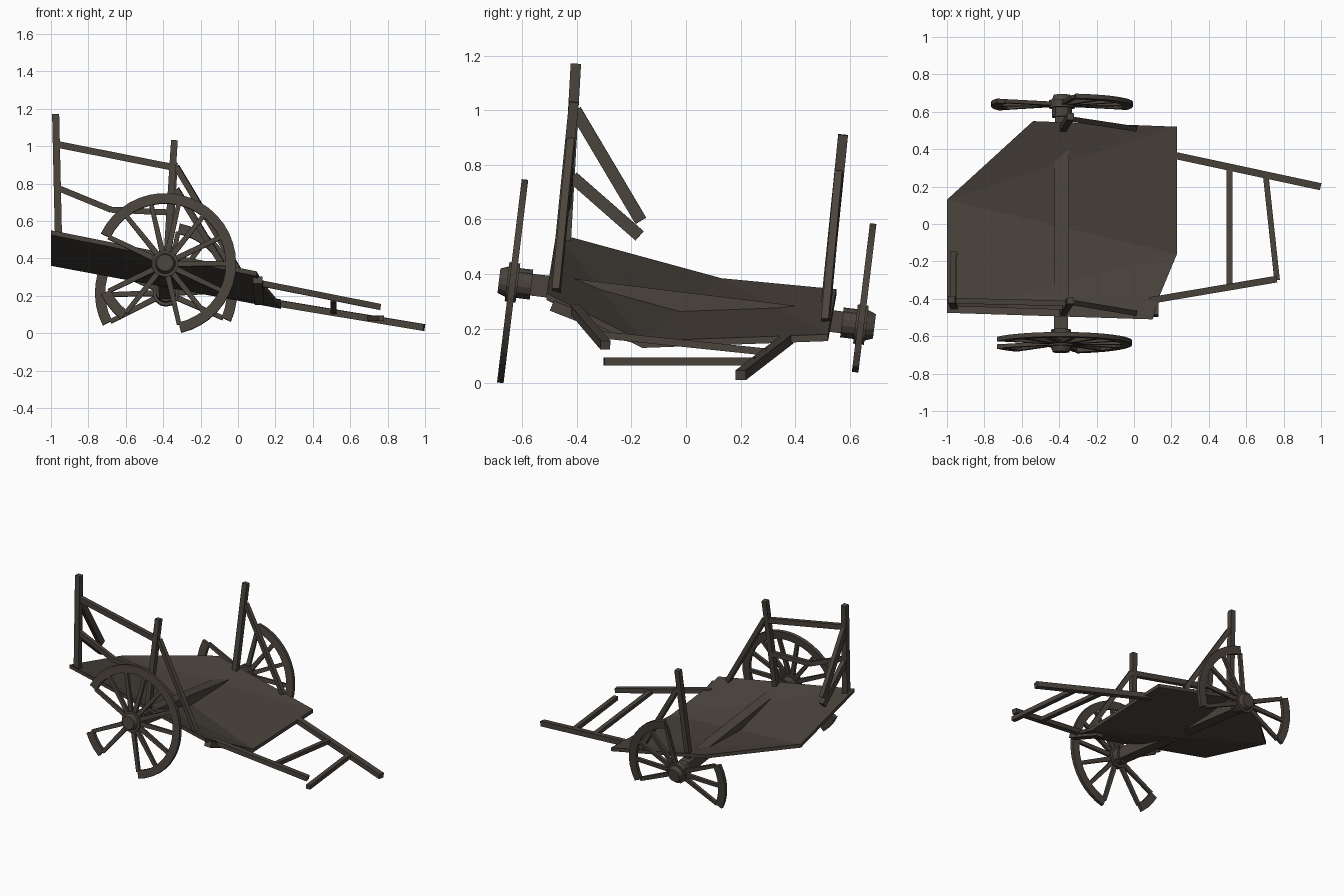
import bpy, bmesh, math
from mathutils import Vector, Matrix

if "Cube" in bpy.data.objects:
    bpy.data.objects.remove(bpy.data.objects["Cube"])

wood = bpy.data.materials.new("weathered dark wood")
wood.diffuse_color = (0.068, 0.056, 0.045, 1)
wood.use_nodes = True
wood.node_tree.nodes["Principled BSDF"].inputs["Base Color"].default_value = wood.diffuse_color


def finish(name, bm):
    bmesh.ops.recalc_face_normals(bm, faces=bm.faces)
    me = bpy.data.meshes.new(name)
    bm.to_mesh(me)
    bm.free()
    me.materials.append(wood)
    ob = bpy.data.objects.new(name, me)
    bpy.context.collection.objects.link(ob)
    return ob


def add_beam(bm, a, b, w, h, w2=None, up=(0, 0, 1)):
    """Square timber from a to b; w across, h along 'up', w2 = far-end width."""
    a, b = Vector(a), Vector(b)
    d = (b - a).normalized()
    up = Vector(up)
    if abs(d.dot(up)) > 0.9:
        up = Vector((0, 1, 0))
    s = d.cross(up).normalized()
    t = s.cross(d)
    rings = []
    for p, ww in ((a, w), (b, w2 or w)):
        rings.append([bm.verts.new(p + s * ww / 2 * i + t * h / 2 * j)
                      for i, j in ((-1, -1), (1, -1), (1, 1), (-1, 1))])
    r0, r1 = rings
    bm.faces.new(r0)
    bm.faces.new(r1)
    for k in range(4):
        bm.faces.new((r0[k], r0[(k + 1) % 4], r1[(k + 1) % 4], r1[k]))


def beams(name, pts, w, h):
    bm = bmesh.new()
    for a, b in zip(pts, pts[1:]):
        add_beam(bm, a, b, w, h)
    return finish(name, bm)


# warped, broken cart bed
top = [(-1, -.475, .55), (-1, .13, .385), (-.54, .55, .345), (.23, .52, .18),
       (.23, -.16, .155), (.13, -.40, .275), (.10, -.51, .33)]
bm = bmesh.new()
hi = [bm.verts.new(p) for p in top]
lo = [bm.verts.new((x, y, z - .025)) for x, y, z in top]
for i, j, k in ((1, 2, 3), (1, 3, 4), (0, 1, 4), (0, 4, 5), (0, 5, 6)):
    bm.faces.new((hi[i], hi[j], hi[k]))
    bm.faces.new((lo[k], lo[j], lo[i]))
for i in range(7):
    j = (i + 1) % 7
    bm.faces.new((hi[i], hi[j], lo[j], lo[i]))
finish("cart_bed", bm)

# axle, tilted because one wheel has sunk
AX0, AX1 = Vector((-.39, -.635, .37)), Vector((-.385, .64, .215))
beams("axle", [AX0, AX1], .075, .08)

# wheels: spokes on 14 positions, rim kept only on the listed segments
N = (AX1 - AX0)
N.x = 0
N.normalize()
U = Vector((1, 0, 0))
W = U.cross(N)
STEP = 2 * math.pi / 14


def wheel(name, c, start, segs, out):
    def pt(r, a, n=0):
        return c + U * r * math.cos(a) + W * r * math.sin(a) + N * n

    a0 = math.radians(start)
    # rim pieces
    bm = bmesh.new()
    for first, count in segs:
        rings = []
        for k in range(count * 3 + 1):
            a = a0 + (first + k / 3) * STEP
            rings.append([bm.verts.new(pt(r, a, n)) for r, n in
                          ((.325, -.012), (.38, -.012), (.38, .012), (.325, .012))])
        bm.faces.new(rings[0])
        bm.faces.new(rings[-1])
        for p, q in zip(rings, rings[1:]):
            for k in range(4):
                m = (k + 1) % 4
                bm.faces.new((p[k], p[m], q[m], q[k]))
    finish(name + "_rim", bm)
    # spokes
    bm = bmesh.new()
    for first, count in segs:
        for k in range(first, first + count + 1):
            a = a0 + k * STEP
            add_beam(bm, pt(.04, a), pt(.335, a), .03, .02, .024, up=N)
    finish(name + "_spokes", bm)
    # hub with a stepped cap
    bm = bmesh.new()
    rot = N.to_track_quat('Z', 'Y').to_matrix().to_4x4()
    for r1, r2, depth, off in ((.072, .072, .04, 0), (.06, .045, .04, .03 * out),
                               (.055, .055, .06, -.04 * out)):
        ra, rb = (r1, r2) if out > 0 else (r2, r1)
        bmesh.ops.create_cone(bm, cap_ends=True, segments=14, radius1=ra, radius2=rb,
                              depth=depth, matrix=Matrix.Translation(c + N * off) @ rot)
    finish(name + "_hub", bm)


wheel("front_wheel", AX0, -77, ((0, 9), (11, 1)), -1)
wheel("back_wheel", AX1, -24, ((0, 4), (7, 2)), 1)

# posts
beams("corner_post", [(-.96, -.44, .52), (-.975, -.403, 1.17)], .038, .038)
beams("front_middle_post", [(-.385, -.48, .33), (-.34, -.41, 1.03)], .036, .036)
beams("back_middle_post", [(-.38, .51, .27), (-.34, .575, .91)], .036, .036)

# side rails and braces
beams("upper_side_rail", [(-.97, -.41, 1.01), (-.34, -.425, .885)], .03, .036)
beams("lower_side_rail", [(-.96, -.425, .775), (-.68, -.435, .66), (-.36, -.445, .645)], .028, .032)
beams("front_brace", [(-.33, -.42, .89), (0, -.475, .34)], .028, .032)
beams("back_brace", [(-.33, .56, .77), (0, .51, .23)], .028, .032)

# broken rear rails hanging from the corner post
beams("upper_broken_rail", [(-.97, -.405, 1.0), (-.965, -.165, .595)], .03, .045)
beams("lower_broken_rail", [(-.965, -.415, .755), (-.96, -.17, .54)], .03, .045)

# pulling shafts with cross rungs
beams("long_shaft", [(.18, .375, .165), (.995, .20, .03)], .038, .036)
beams("short_shaft", [(.08, -.41, .275), (.76, -.295, .14)], .036, .032)
beams("inner_rung", [(.51, -.33, .18), (.51, .295, .115)], .032, .026)
beams("outer_rung", [(.765, -.30, .08), (.705, .255, .08)], .03, .03)
beams("shaft_bolster", [(.105, -.49, .285), (.115, -.20, .17)], .05, .04)
